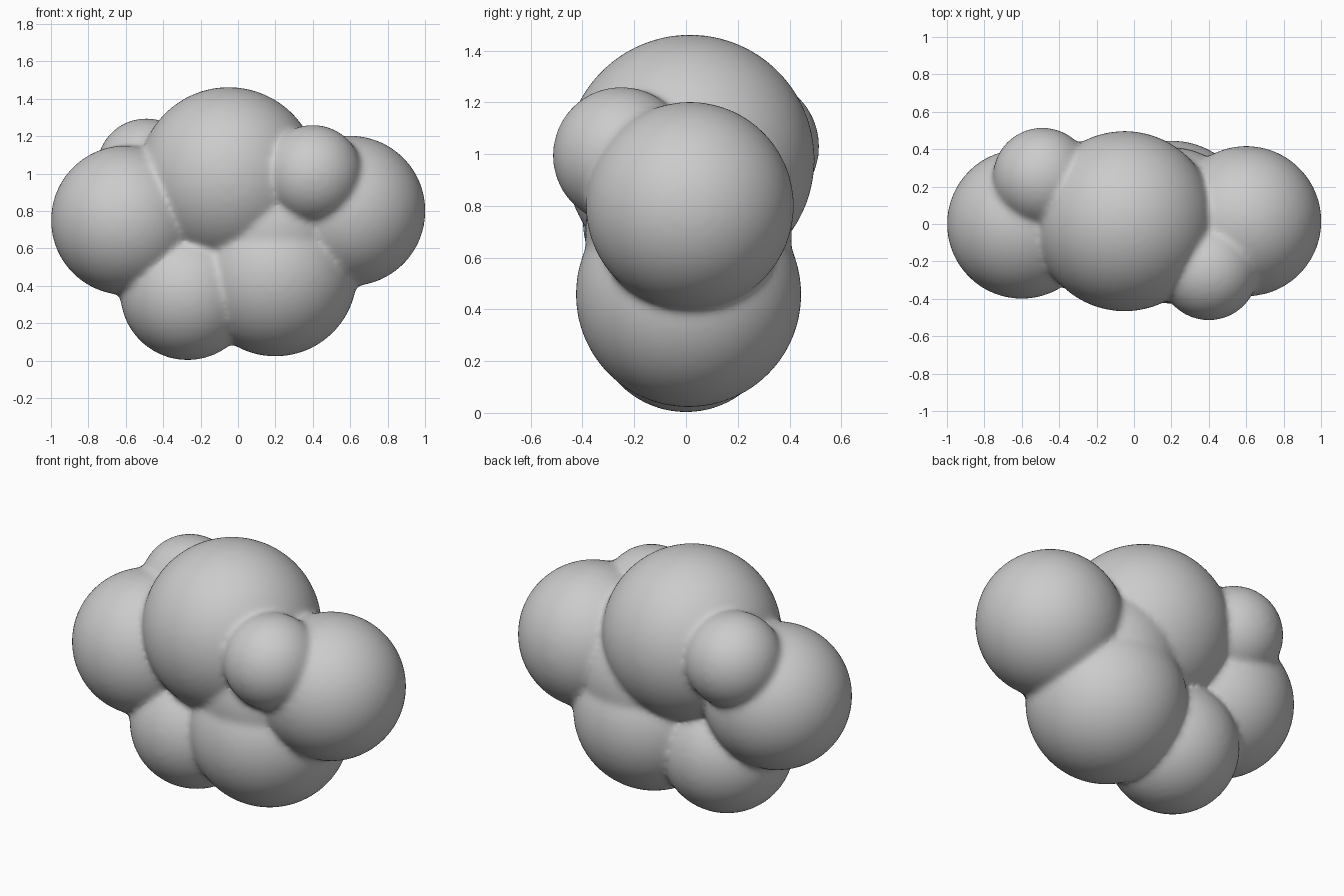
import bpy, bmesh
from mathutils import Matrix

if "Cube" in bpy.data.objects:
    bpy.data.objects.remove(bpy.data.objects["Cube"])

# Puffs of the cloud: x, y, z, radius
puffs = [
    (-0.60, 0.00, 0.75, 0.40),   # left
    (-0.05, 0.015, 0.98, 0.482), # crown
    (0.60, 0.015, 0.80, 0.402),  # right
    (0.40, -0.25, 0.995, 0.265), # small front
    (-0.49, 0.25, 1.03, 0.265),  # small back
    (-0.27, 0.00, 0.362, 0.36),  # lower left
    (0.20, 0.01, 0.458, 0.436),  # lower right
    (0.20, 0.01, 0.70, 0.40),    # core filling the middle
]

bm = bmesh.new()
for x, y, z, r in puffs:
    bmesh.ops.create_icosphere(bm, subdivisions=5, radius=r,
                               matrix=Matrix.Translation((x, y, z)))
mesh = bpy.data.meshes.new("cloud")
bm.to_mesh(mesh)
bm.free()
cloud = bpy.data.objects.new("cloud", mesh)
bpy.context.collection.objects.link(cloud)

# Fuse the puffs into one skin and soften the creases
remesh = cloud.modifiers.new("fuse", 'REMESH')
remesh.mode = 'VOXEL'
remesh.voxel_size = 0.016
remesh.use_smooth_shade = True
soften = cloud.modifiers.new("soften", 'SMOOTH')
soften.factor = 0.5
soften.iterations = 14
